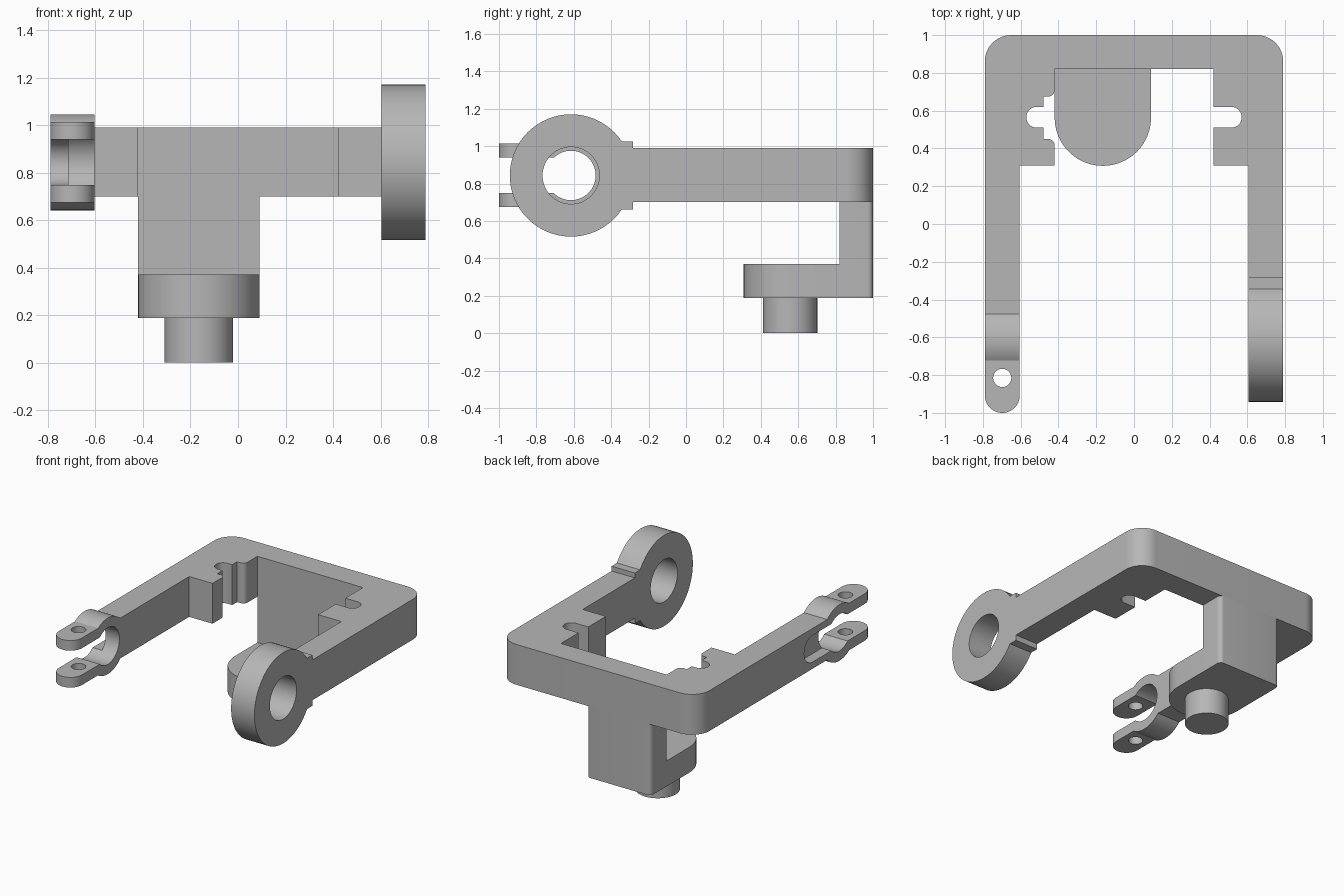
import bpy, bmesh, math

cube = bpy.data.objects.get("Cube")
if cube:
    bpy.data.objects.remove(cube, do_unlink=True)

grey = bpy.data.materials.new("plain grey")
grey.use_nodes = True
grey.diffuse_color = (0.47, 0.47, 0.47, 1)
grey.node_tree.nodes["Principled BSDF"].inputs["Base Color"].default_value = (0.47, 0.47, 0.47, 1)


def arc(cx, cy, r, start, end, steps=16):
    """Points along an arc, angles in degrees."""
    angles = [math.radians(start + (end - start) * i / steps) for i in range(steps + 1)]
    return [(cx + r * math.cos(a), cy + r * math.sin(a)) for a in angles]


def circle(cx, cy, r):
    return arc(cx, cy, r, 0, 360, 64)[:-1]


def rect(x0, y0, x1, y1):
    return [(x0, y0), (x1, y0), (x1, y1), (x0, y1)]


def prism(name, points, lo, hi, axis="z"):
    """Extrude an (x, y) profile along z, or a (y, z) profile along x."""
    bm = bmesh.new()
    place = (lambda p, d: (p[0], p[1], d)) if axis == "z" else (lambda p, d: (d, p[0], p[1]))
    base = [bm.verts.new(place(p, lo)) for p in points]
    top = [bm.verts.new(place(p, hi)) for p in points]
    bm.faces.new(base)
    bm.faces.new(top)
    for i in range(len(points)):
        j = (i + 1) % len(points)
        bm.faces.new((base[i], base[j], top[j], top[i]))
    bmesh.ops.recalc_face_normals(bm, faces=bm.faces)
    mesh = bpy.data.meshes.new(name)
    bm.to_mesh(mesh)
    bm.free()
    mesh.materials.append(grey)
    obj = bpy.data.objects.new(name, mesh)
    bpy.context.collection.objects.link(obj)
    return obj


def select(obj):
    bpy.ops.object.select_all(action="DESELECT")
    obj.select_set(True)
    bpy.context.view_layer.objects.active = obj


def combine(target, other, operation):
    """Apply a boolean and discard the helper object."""
    mod = target.modifiers.new("combine", "BOOLEAN")
    mod.operation, mod.solver, mod.object = operation, "EXACT", other
    select(target)
    bpy.ops.object.modifier_apply(modifier=mod.name)
    bpy.data.objects.remove(other, do_unlink=True)


OUT, IN = 0.79, 0.605      # outer and inner faces of the arms
PIVOT = (-0.615, 0.843)    # shared axis of ring and fork (y, z)

# U-shaped frame with notched lugs
outline = (
    [(-OUT, -0.55)]
    + arc(-0.65, 0.86, 0.14, 180, 90) + arc(0.65, 0.86, 0.14, 90, 0)
    + [(OUT, -0.335), (IN, -0.335), (IN, 0.31), (0.42, 0.31), (0.42, 0.51)]
    + arc(0.515, 0.565, 0.055, -90, 90)
    + [(0.42, 0.62), (0.42, 0.82), (-0.42, 0.82)]
    + arc(-0.455, 0.71, 0.035, 0, -90, 8)
    + [(-0.48, 0.675), (-0.48, 0.62)]
    + arc(-0.515, 0.565, 0.055, 90, 270)
    + [(-0.48, 0.51), (-0.48, 0.45)]
    + arc(-0.455, 0.415, 0.035, 90, 0, 8)
    + [(-0.42, 0.31), (-IN, 0.31), (-IN, -0.55)]
)
frame = prism("frame", outline, 0.70, 0.99)

# Large ring with its stepped collar on the left arm
ring = prism("ring", circle(*PIVOT, 0.327), IN, OUT, "x")
combine(ring, prism("collar", rect(-0.40, 0.66, -0.283, 1.025), IN, OUT, "x"), "UNION")
combine(frame, ring, "UNION")
combine(frame, prism("ring_bore", circle(*PIVOT, 0.152), 0.5, 0.9, "x"), "DIFFERENCE")

# Fork on the right arm: barrel, round-ended prongs, bore and gap
mid, half = -(OUT + IN) / 2, (OUT - IN) / 2
prong = [(-IN, -0.6), (-OUT, -0.6)] + arc(mid, -1 + half, half, 180, 360, 24)
fork = prism("fork", circle(*PIVOT, 0.202), -OUT, -IN, "x")
combine(fork, prism("prongs", prong, 0.675, 1.013), "UNION")
combine(frame, fork, "UNION")
combine(frame, prism("fork_bore", circle(*PIVOT, 0.132), -0.9, -0.5, "x"), "DIFFERENCE")
combine(frame, prism("fork_gap", rect(-1.1, 0.748, -0.62, 0.94), -0.9, -0.5, "x"), "DIFFERENCE")
combine(frame, prism("bolt_hole", circle(mid, -0.815, 0.048), 0.5, 1.2), "DIFFERENCE")

# Shallow round-ended recess on the outside, running into the bore
recess = [(-0.62, 0.94), (-0.62, 0.748)] + arc(-0.31, 0.844, 0.096, -90, 90)
combine(frame, prism("recess", recess, -0.9, -0.715, "x"), "DIFFERENCE")

# Drop plate under the back bar
plate = [(-0.42, 0.82)] + arc(-0.39, 0.97, 0.03, 180, 90, 6) + arc(0.06, 0.97, 0.03, 90, 0, 6) + [(0.09, 0.82)]
drop_plate = prism("drop_plate", plate, 0.187, 0.70)

# Round-nosed foot and its peg
foot = prism("foot", [(0.09, 0.82), (-0.42, 0.82)] + arc(-0.165, 0.563, 0.255, 180, 360, 40), 0.187, 0.37)
peg = prism("peg", circle(-0.165, 0.557, 0.145), 0, 0.187)

for part in (frame, drop_plate, foot, peg):
    select(part)
    bpy.ops.object.shade_smooth_by_angle(angle=math.radians(30))
